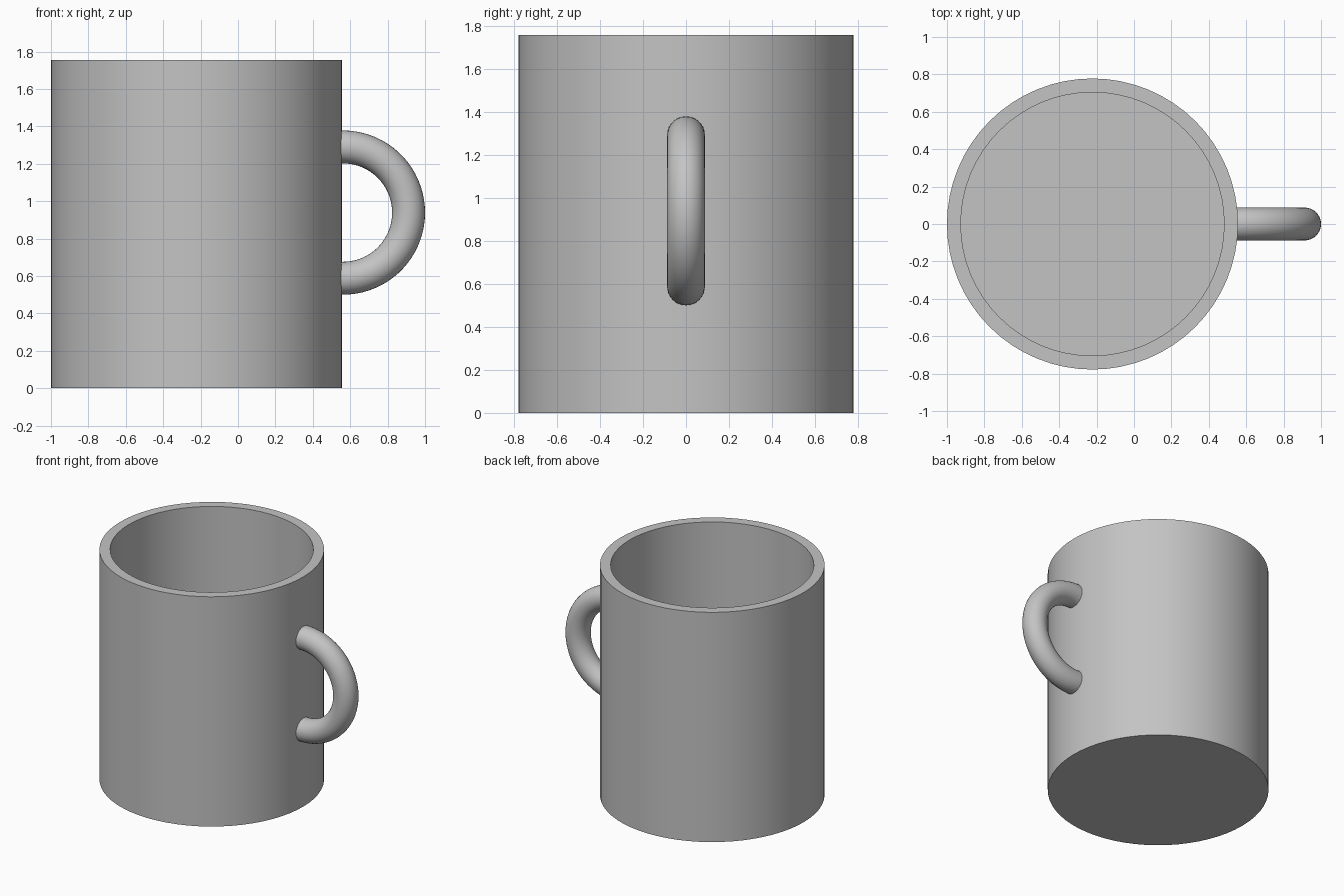
import bpy
import bmesh
from math import cos, sin, pi, radians
from mathutils import Matrix, Vector

default = bpy.data.objects.get("Cube")
if default:
    bpy.data.objects.remove(default, do_unlink=True)

CUP_X, OUTER, INNER, HEIGHT, FLOOR = -0.222, 0.778, 0.704, 1.756, 0.075
RING_X, RING_Z, RING_R, TUBE_R = 0.561, 0.939, 0.351, 0.088
SIDES = 64

grey = bpy.data.materials.new("plain grey")
grey.use_nodes = True
colour = (0.55, 0.55, 0.55, 1)
grey.diffuse_color = colour
grey.node_tree.nodes["Principled BSDF"].inputs["Base Color"].default_value = colour


def add_object(name, bm):
    bmesh.ops.recalc_face_normals(bm, faces=bm.faces[:])
    mesh = bpy.data.meshes.new(name)
    bm.to_mesh(mesh)
    bm.free()
    mesh.materials.append(grey)
    obj = bpy.data.objects.new(name, mesh)
    bpy.context.collection.objects.link(obj)
    bpy.ops.object.select_all(action="DESELECT")
    obj.select_set(True)
    bpy.context.view_layer.objects.active = obj
    bpy.ops.object.shade_smooth_by_angle(angle=radians(30))
    return obj


def loft(rings):
    """Skin a row of closed rings and cap both ends."""
    bm = bmesh.new()
    rows = [[bm.verts.new(p) for p in ring] for ring in rings]
    for a, b in zip(rows, rows[1:]):
        for i in range(len(a)):
            j = (i + 1) % len(a)
            bm.faces.new((a[i], a[j], b[j], b[i]))
    bm.faces.new(rows[0])
    bm.faces.new(rows[-1])
    return bm


def circle(radius, count):
    return [Vector((radius * cos(2 * pi * i / count),
                    radius * sin(2 * pi * i / count), 0)) for i in range(count)]


# Hollow cup: outer wall, rim, inner wall and floor
profile = [(OUTER, 0), (OUTER, HEIGHT), (INNER, HEIGHT), (INNER, FLOOR)]
cup_rings = [[p + Vector((CUP_X, 0, z)) for p in circle(r, SIDES)]
             for r, z in profile]
add_object("cup", loft(cup_rings))

# Round handle: half a ring, with its ends sunk into the wall
STEPS = 40
handle_rings = []
for k in range(STEPS + 1):
    angle = radians(-95 + 190 * k / STEPS)
    turn = Matrix.Translation((RING_X, 0, RING_Z)) @ Matrix.Rotation(-angle, 4, "Y")
    section = [turn @ Vector((RING_R + p.x, p.y, 0)) for p in circle(TUBE_R, 32)]
    handle_rings.append(section)
add_object("handle", loft(handle_rings))
